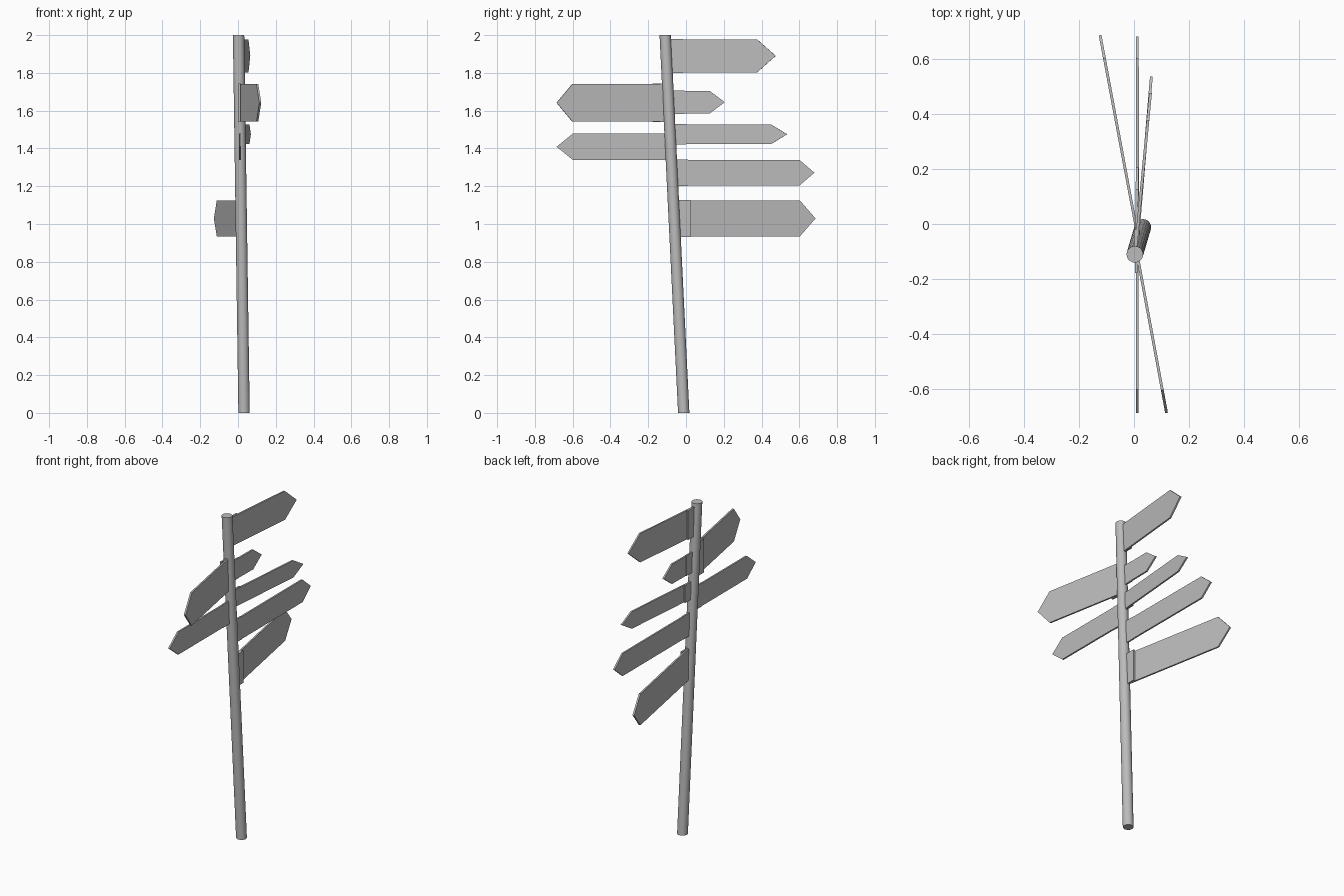
import bpy
import bmesh
import math
from mathutils import Vector

cube = bpy.data.objects.get("Cube")
if cube:
    bpy.data.objects.remove(cube, do_unlink=True)

grey = bpy.data.materials.new("weathered_grey")
grey.use_nodes = True
colour = (0.5, 0.5, 0.5, 1)
grey.diffuse_color = colour
grey.node_tree.nodes["Principled BSDF"].inputs["Base Color"].default_value = colour

POLE_BOTTOM = Vector((0.032, -0.012, 0.0))
POLE_TOP = Vector((0.003, -0.11, 2.0))
RADIUS = 0.03


def finish(name, bm):
    bmesh.ops.recalc_face_normals(bm, faces=bm.faces[:])
    mesh = bpy.data.meshes.new(name)
    bm.to_mesh(mesh)
    bm.free()
    mesh.materials.append(grey)
    obj = bpy.data.objects.new(name, mesh)
    bpy.context.collection.objects.link(obj)
    return obj


def plate(name, outline, root, direction, thickness):
    """Extrude a (distance along direction, height) outline into a thin board."""
    side = Vector((-direction.y, direction.x, 0)) * thickness
    bm = bmesh.new()
    verts = [bm.verts.new(root + direction * d + Vector((0, 0, z)) - side / 2)
             for d, z in outline]
    face = bm.faces.new(verts)
    moved = bmesh.ops.extrude_face_region(bm, geom=[face])["geom"]
    bmesh.ops.translate(bm, vec=side,
                        verts=[g for g in moved if isinstance(g, bmesh.types.BMVert)])
    return finish(name, bm)


# Leaning round pole with level ends
bm = bmesh.new()
bmesh.ops.create_cone(bm, cap_ends=True, segments=20, radius1=RADIUS,
                      radius2=RADIUS, depth=2)
for v in bm.verts:
    height = (v.co.z + 1) / 2
    centre = POLE_BOTTOM.lerp(POLE_TOP, height)
    v.co = Vector((v.co.x, v.co.y, 0)) + centre
pole = finish("pole", bm)
bpy.ops.object.select_all(action="DESELECT")
pole.select_set(True)
bpy.context.view_layer.objects.active = pole
bpy.ops.object.shade_smooth_by_angle(angle=math.radians(40))

# Arrow boards: name, low z, high z, tip x, tip y, point length
SIGNS = [
    ("top_sign", 1.802, 1.978, 0.06, 0.475, 0.10),
    ("wide_front_sign", 1.542, 1.742, 0.118, -0.685, 0.085),
    ("short_sign", 1.585, 1.705, 0.012, 0.205, 0.08),
    ("narrow_sign", 1.423, 1.527, 0.063, 0.535, 0.085),
    ("narrow_front_sign", 1.34, 1.478, 0.012, -0.685, 0.085),
    ("long_sign", 1.203, 1.34, 0.012, 0.68, 0.08),
    ("lowest_sign", 0.934, 1.125, -0.123, 0.685, 0.085),
]

for name, low, high, tip_x, tip_y, point in SIGNS:
    middle = (low + high) / 2
    root = POLE_BOTTOM.lerp(POLE_TOP, middle / 2)
    root.z = 0
    reach = Vector((tip_x, tip_y, 0)) - root
    length = reach.length
    shoulder = length - point
    plate(name, [(0, low), (shoulder, low), (length, middle),
                 (shoulder, high), (0, high)], root, reach.normalized(), 0.01)
    # Short straight mounting tab joining the board to the pole
    along = Vector((0, math.copysign(1, tip_y), 0))
    lo, hi = low - 0.002, high + 0.002
    plate(name + "_tab", [(0, lo), (0.085, lo), (0.085, hi), (0, hi)],
          root, along, 0.01)
